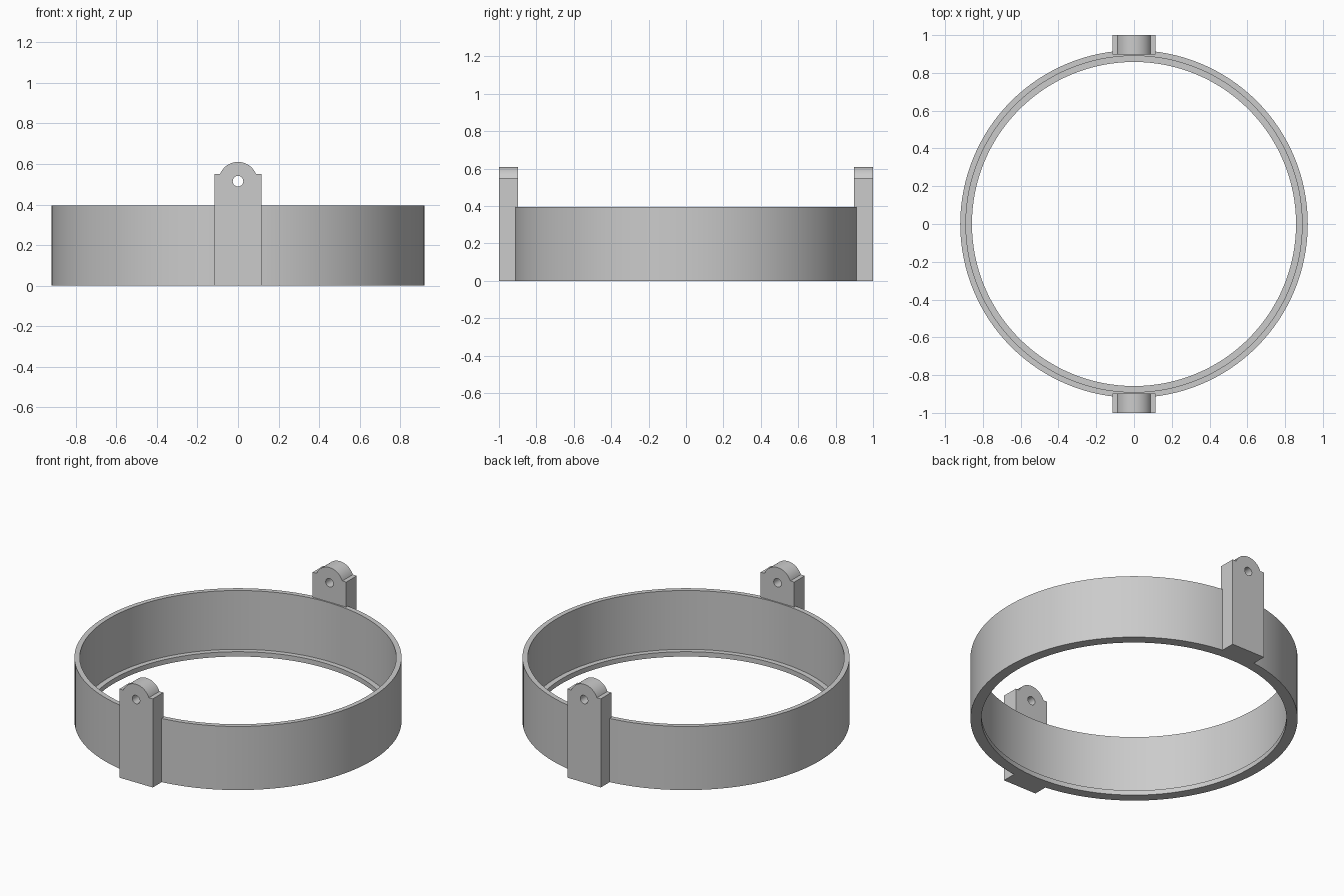
import bpy, bmesh, math

cube = bpy.data.objects.get("Cube")
if cube:
    bpy.data.objects.remove(cube, do_unlink=True)

grey = bpy.data.materials.new("light_grey")
grey.use_nodes = True
grey.diffuse_color = (0.6, 0.6, 0.6, 1)
grey.node_tree.nodes["Principled BSDF"].inputs["Base Color"].default_value = (0.6, 0.6, 0.6, 1)

SEGMENTS = 128
HOLE_Z, HOLE_R, DOME_R = 0.515, 0.026, 0.095
LUG_HALF, SHOULDER_Z = 0.115, 0.55


def finish(bm, name):
    bmesh.ops.recalc_face_normals(bm, faces=bm.faces[:])
    mesh = bpy.data.meshes.new(name)
    bm.to_mesh(mesh)
    bm.free()
    mesh.materials.append(grey)
    obj = bpy.data.objects.new(name, mesh)
    bpy.context.collection.objects.link(obj)
    return obj


def revolve(profile, name):
    bm = bmesh.new()
    rings = []
    for i in range(SEGMENTS):
        a = 2 * math.pi * i / SEGMENTS
        rings.append([bm.verts.new((r * math.cos(a), r * math.sin(a), z)) for r, z in profile])
    n = len(profile)
    for i, ring in enumerate(rings):
        nxt = rings[(i + 1) % SEGMENTS]
        for j in range(n):
            k = (j + 1) % n
            bm.faces.new((ring[j], nxt[j], nxt[k], ring[k]))
    return finish(bm, name)


def extrude_y(outline, y0, y1, name):
    bm = bmesh.new()
    face = bm.faces.new([bm.verts.new((x, y0, z)) for x, z in outline])
    out = bmesh.ops.extrude_face_region(bm, geom=[face])
    verts = [v for v in out["geom"] if isinstance(v, bmesh.types.BMVert)]
    bmesh.ops.translate(bm, verts=verts, vec=(0, y1 - y0, 0))
    return finish(bm, name)


def boolean(target, tool, operation):
    mod = target.modifiers.new(operation.title(), "BOOLEAN")
    mod.operation, mod.solver, mod.object = operation, "EXACT", tool
    bpy.context.view_layer.objects.active = target
    bpy.ops.object.modifier_apply(modifier=mod.name)
    bpy.data.objects.remove(tool, do_unlink=True)


# Thin wall with a small inward lip at the bottom
ring = revolve([(0.92, 0), (0.92, 0.395), (0.89, 0.395), (0.89, 0.03),
                (0.858, 0.03), (0.858, 0)], "ring_with_lugs")

# Lug outline: straight sides, small shoulders and a round top
start = math.asin((SHOULDER_Z - HOLE_Z) / DOME_R)
arc = [start + (math.pi - 2 * start) * i / 24 for i in range(25)]
outline = [(-LUG_HALF, 0), (LUG_HALF, 0), (LUG_HALF, SHOULDER_Z)]
outline += [(DOME_R * math.cos(a), HOLE_Z + DOME_R * math.sin(a)) for a in arc]
outline.append((-LUG_HALF, SHOULDER_Z))

# Pin hole section
hole = [(HOLE_R * math.cos(math.tau * i / 32), HOLE_Z + HOLE_R * math.sin(math.tau * i / 32))
        for i in range(32)]

# Front and back lugs, drilled and joined to the ring
for side, name in ((-1, "front_lug"), (1, "back_lug")):
    lug = extrude_y(outline, side * 0.897, side * 1.0, name)
    boolean(lug, extrude_y(hole, side * 0.8, side * 1.1, "hole_cutter"), "DIFFERENCE")
    boolean(ring, lug, "UNION")

bpy.ops.object.select_all(action="DESELECT")
ring.select_set(True)
bpy.context.view_layer.objects.active = ring
bpy.ops.object.shade_smooth_by_angle(angle=math.radians(20))
